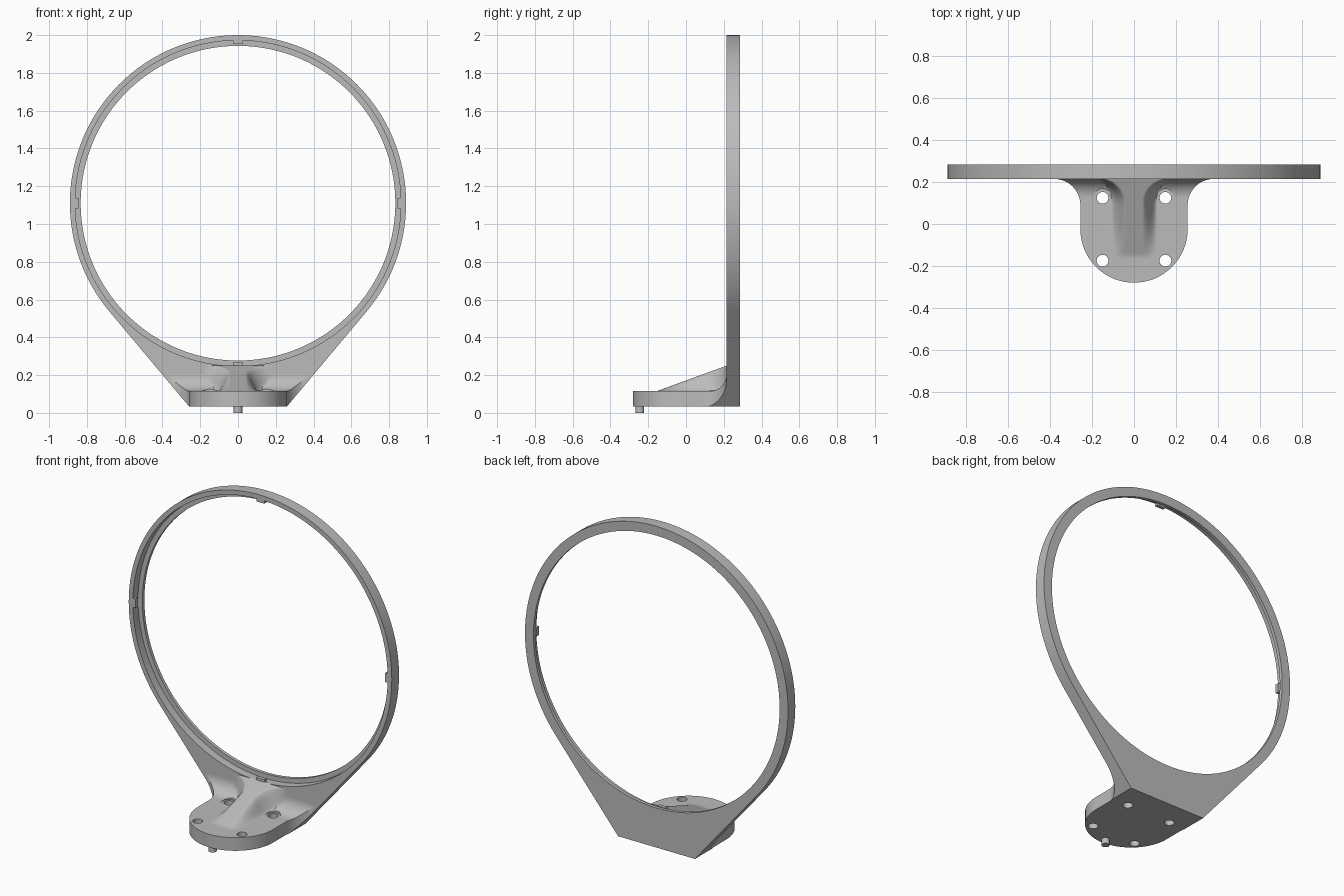
import bpy, bmesh
from math import sin, cos, acos, atan2, hypot, sqrt, pi, radians
from mathutils import Vector

cube = bpy.data.objects.get("Cube")
if cube:
    bpy.data.objects.remove(cube, do_unlink=True)

grey = bpy.data.materials.new("plain grey")
grey.use_nodes = True
colour = (0.5, 0.5, 0.5, 1)
grey.diffuse_color = colour
grey.node_tree.nodes["Principled BSDF"].inputs["Base Color"].default_value = colour

CZ, R_OUT, R_STEP, R_IN = 1.11, 0.89, 0.862, 0.833   # ring centre height and radii
FRONT, STEP, BACK = 0.215, 0.265, 0.285              # ring depths
FOOT, DECK = 0.035, 0.115                            # base underside and top
HALF, CORNER = 0.256, 0.26                           # base and plate half widths
DROP = CZ - FOOT
A_CORNER = atan2(CORNER, DROP)
A_TAN = A_CORNER + acos(R_OUT / hypot(CORNER, DROP))


def finish(name, bm, smooth=True):
    bmesh.ops.recalc_face_normals(bm, faces=bm.faces)
    mesh = bpy.data.meshes.new(name)
    bm.to_mesh(mesh)
    bm.free()
    mesh.materials.append(grey)
    obj = bpy.data.objects.new(name, mesh)
    bpy.context.collection.objects.link(obj)
    bpy.ops.object.select_all(action="DESELECT")
    obj.select_set(True)
    bpy.context.view_layer.objects.active = obj
    if smooth:
        bpy.ops.object.shade_smooth_by_angle(angle=radians(30))
    return obj


def cylinder(name, x, y, z0, z1, r):
    bm = bmesh.new()
    bmesh.ops.create_cone(bm, cap_ends=True, segments=32, radius1=r, radius2=r, depth=z1 - z0)
    bmesh.ops.translate(bm, verts=bm.verts, vec=(x, y, (z0 + z1) / 2))
    return finish(name, bm)


def fillet(d, r):
    """Rise of a concave quarter round at distance d from the wall."""
    d = max(d, 0)
    return 0 if d >= r else r - sqrt(r * r - (r - d) ** 2)


# Ring with a stepped seat, widening below into a plate with a flat foot
def outer_radius(a):
    a = abs(a)
    if a >= A_TAN:
        return R_OUT
    return min(DROP / cos(a), R_OUT / cos(A_TAN - a))


angles = [-pi + 2 * pi * i / 160 for i in range(160)]
angles = sorted(angles + [s * a for s in (-1, 1) for a in (A_CORNER, A_TAN)])
bm = bmesh.new()
loops = []
for a in angles:
    ro = outer_radius(a)
    section = [(ro, FRONT), (ro, BACK), (R_IN, BACK), (R_IN, STEP), (R_STEP, STEP), (R_STEP, FRONT)]
    loops.append([bm.verts.new((r * sin(a), y, CZ - r * cos(a))) for r, y in section])
for i, loop in enumerate(loops):
    nxt = loops[(i + 1) % len(loops)]
    for k in range(6):
        j = (k + 1) % 6
        bm.faces.new((loop[k], loop[j], nxt[j], nxt[k]))
finish("ring_frame", bm)

# Small retaining clips on the wall of the seat
for name, a in (("bottom", 0), ("left", pi / 2), ("top", pi), ("right", -pi / 2)):
    bm = bmesh.new()
    bmesh.ops.create_cube(bm, size=1)
    for v in bm.verts:
        r = R_STEP - 0.008 + v.co.z * 0.02
        t = v.co.x * 0.055
        y = FRONT + 0.012 + v.co.y * 0.022
        v.co = (r * sin(a) + t * cos(a), y, CZ - r * cos(a) + t * sin(a))
    finish(name + "_clip", bm, False)


# Base: round-nosed foot, filleted into the plate, with a sloping central rib
def half_width(y):
    nose = HALF - 0.28
    if y < nose:
        return sqrt(max(HALF ** 2 - (y - nose) ** 2, 0))
    return HALF + fillet(FRONT - y, 0.125)


def deck_height(x, y):
    d = FRONT - y
    slope = max(0, 0.135 * (1 - d / 0.37))
    w = 0.075 + fillet(d, 0.12)
    t = min(max((w + 0.035 - abs(x)) / 0.07, 0), 1)
    rib = slope * t * t * (3 - 2 * t)
    return DECK + max(rib, fillet(d, 0.09))


nose = HALF - 0.28
rows = [nose - HALF * cos(pi / 2 * i / 24) for i in range(24)]
rows += [nose + (FRONT - nose) * sin(pi / 2 * i / 40) for i in range(41)] + [FRONT + 0.005]
COLS = 100
bm = bmesh.new()
top, low = [], []
for y in rows:
    w = max(half_width(y), 0.002)
    xs = [w * (2 * i / COLS - 1) for i in range(COLS + 1)]
    top.append([bm.verts.new((x, y, deck_height(x, y))) for x in xs])
    low.append([bm.verts.new((x, y, FOOT)) for x in xs])
for j in range(len(rows) - 1):
    for i in range(COLS):
        for g in (top, low):
            bm.faces.new((g[j][i], g[j][i + 1], g[j + 1][i + 1], g[j + 1][i]))
    for i in (0, COLS):
        bm.faces.new((top[j][i], top[j + 1][i], low[j + 1][i], low[j][i]))
for j in (0, -1):
    for i in range(COLS):
        bm.faces.new((top[j][i], top[j][i + 1], low[j][i + 1], low[j][i]))
# Trim the flared sides flush with the sloping plate edges
for s in (-1, 1):
    bmesh.ops.bisect_plane(bm, geom=bm.verts[:] + bm.edges[:] + bm.faces[:], dist=1e-6,
                           plane_co=(s * CORNER, 0, FOOT), clear_outer=True,
                           plane_no=Vector((s * sin(A_TAN), 0, -cos(A_TAN))))
    bmesh.ops.holes_fill(bm, edges=[e for e in bm.edges if e.is_boundary], sides=0)
base = finish("mounting_base", bm, False)

# Screw holes, with head clearance cut into the rear fillet
cutters = []
for x in (-0.15, 0.15):
    for y in (-0.175, 0.125):
        cutters.append(cylinder("hole_cutter", x, y, -0.1, 0.4, 0.028))
    cutters.append(cylinder("head_cutter", x, 0.125, DECK - 0.002, 0.4, 0.042))
bpy.ops.object.select_all(action="DESELECT")
base.select_set(True)
bpy.context.view_layer.objects.active = base
for c in cutters:
    c.hide_render = True
    mod = base.modifiers.new("hole", "BOOLEAN")
    mod.operation, mod.solver, mod.object = "DIFFERENCE", "EXACT", c
    bpy.ops.object.modifier_apply(modifier=mod.name)
for c in cutters:
    bpy.data.objects.remove(c, do_unlink=True)
bpy.ops.object.shade_smooth_by_angle(angle=radians(30))

# Locating peg under the nose
cylinder("locating_peg", 0, -0.245, 0, FOOT + 0.01, 0.023)
